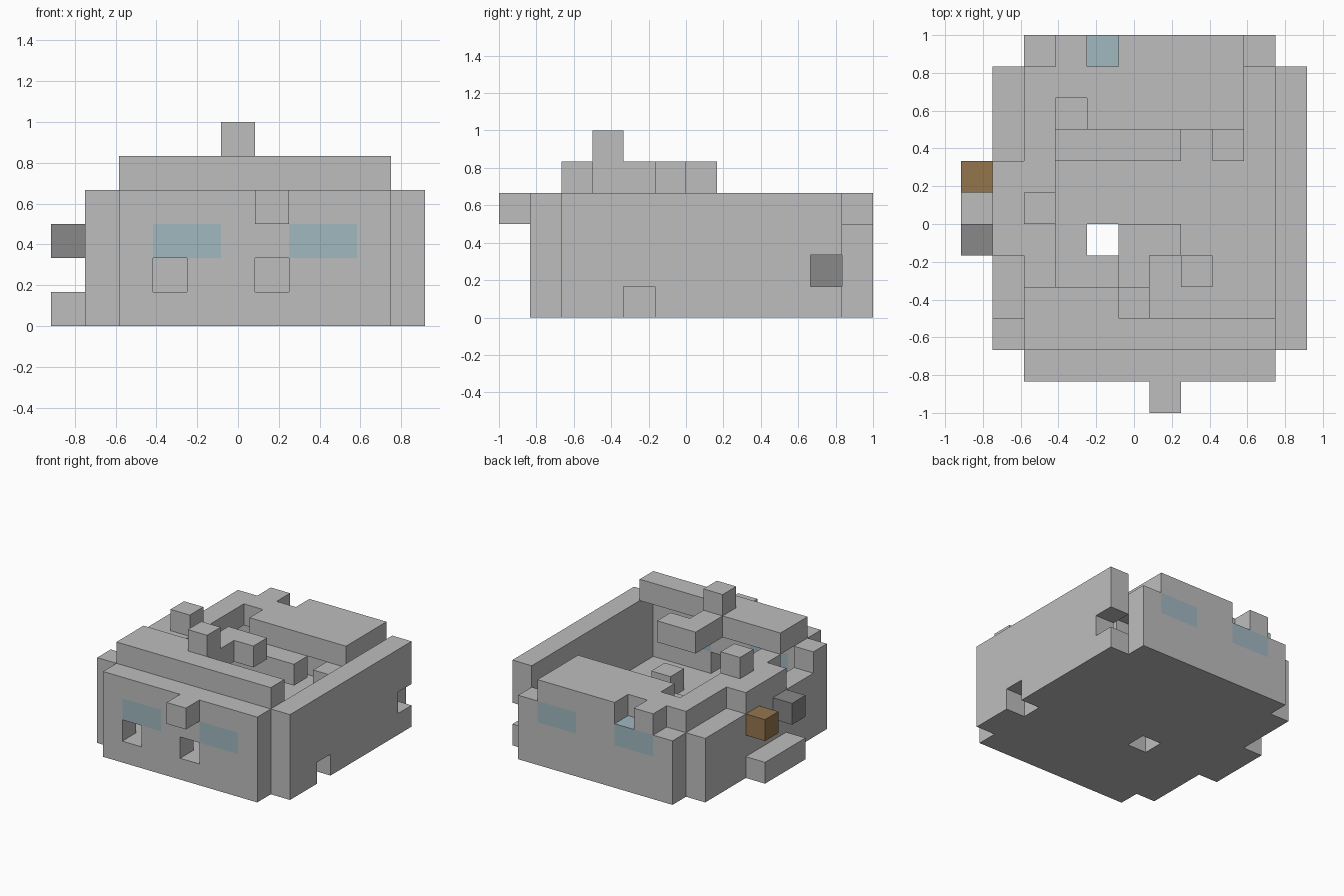
import bpy, bmesh
from mathutils import Vector
from itertools import product

CELL = 1 / 6
ORIGIN = Vector((-5.5, -6, 0))

old = bpy.data.objects.get("Cube")
if old:
    bpy.data.objects.remove(old)


def material(name, colour):
    mat = bpy.data.materials.new(name)
    mat.use_nodes = True
    mat.diffuse_color = (*colour, 1)
    mat.node_tree.nodes["Principled BSDF"].inputs["Base Color"].default_value = (*colour, 1)
    return mat


STONE = material("light stone", (0.515, 0.515, 0.515))
DARK = material("dark stone", (0.246, 0.246, 0.246))
WOOD = material("brown wood", (0.296, 0.181, 0.076))
GLASS = material("pale blue glass", (0.352, 0.479, 0.527))


def span(v):
    return range(v[0], v[1] + 1) if isinstance(v, tuple) else (v,)


def block(x, y, z):
    """Cells of a box; each axis is one index or an inclusive range."""
    return set(product(span(x), span(y), span(z)))


parts = {}


def part(name, mat, cells):
    parts[name] = (mat, cells)


# Floor with a small shaft and a notch under the right wall
floor = block((1, 10), (2, 10), 0) | block((2, 9), (1, 11), 0)
part("floor", STONE, floor - block(4, 5, 0) - block(10, 4, 0))

# Windows fill the openings of the front and back walls
windows = set()
for side, y in (("front", 1), ("back", 11)):
    for n, x in enumerate(((3, 4), (7, 8))):
        pane = block(x, y, 2)
        windows |= pane
        part(f"{side}_window_{n + 1}", GLASS, pane)

# Outer walls
front = block((2, 9), 1, (1, 3)) - block(3, 1, 1) - block(6, 1, 1)
part("front_wall", STONE, front - windows)
back = block((2, 9), 11, (1, 3))
for x in (2, 4, 9):
    back -= block(x, 11, 3)
part("back_wall", STONE, back - windows)
part("plus_x_wall", STONE, block(10, (2, 10), (1, 3)) - block(10, 10, 1))
part("minus_x_wall", STONE, block(1, (2, 10), (1, 2)) | block(1, 2, 3) | block(1, (5, 7), 3))

# Roof pieces
part("back_roof", STONE, block((3, 8), (9, 10), 3) - block(3, 9, 3))
part("side_roof_ledge", STONE, block(2, (4, 10), 3))
part("front_parapet", STONE, block((2, 9), 2, 4) | block((2, 5), 3, 4))
part("overhead_beam", STONE, block(5, (4, 5), 4) | block(6, 5, 4))
part("chimney", STONE, block(5, 3, 5))
part("side_post", STONE, block(2, 6, 4))

# Loose blocks outside
part("front_knob", STONE, block(6, 0, 3))
part("side_step", STONE, block(0, (5, 7), 0))
part("wooden_crate", WOOD, block(0, 7, 2))
part("dark_block", DARK, block(0, 5, 2))

# Furnishings inside
part("shelf", STONE, block((3, 6), 8, 2))
part("short_shelf", STONE, block(8, 8, 2))
part("stool", STONE, block(7, 4, 1))
part("indoor_dark_block", DARK, block(8, 10, 1))

occupied = set().union(*(cells for _, cells in parts.values()))


def build(name, mat, cells):
    """Mesh of the exposed cell sides, joined into large flat faces."""
    bm = bmesh.new()
    for cell in cells:
        base = Vector(cell) + ORIGIN
        for axis, step in product(range(3), (0, 1)):
            near = list(cell)
            near[axis] += 2 * step - 1
            if tuple(near) in occupied:
                continue
            u, v, w = Vector(), Vector(), Vector()
            u[(axis + 1) % 3] = v[(axis + 2) % 3] = w[axis] = 1
            start = base + w * step
            ring = [start, start + u, start + u + v, start + v]
            if not step:
                ring.reverse()
            bm.faces.new([bm.verts.new(p * CELL) for p in ring])
    bmesh.ops.remove_doubles(bm, verts=bm.verts, dist=CELL / 100)
    bmesh.ops.dissolve_limit(bm, angle_limit=0.01, verts=bm.verts, edges=bm.edges)
    mesh = bpy.data.meshes.new(name)
    bm.to_mesh(mesh)
    bm.free()
    mesh.materials.append(mat)
    bpy.context.collection.objects.link(bpy.data.objects.new(name, mesh))


for name, (mat, cells) in parts.items():
    build(name, mat, cells)
